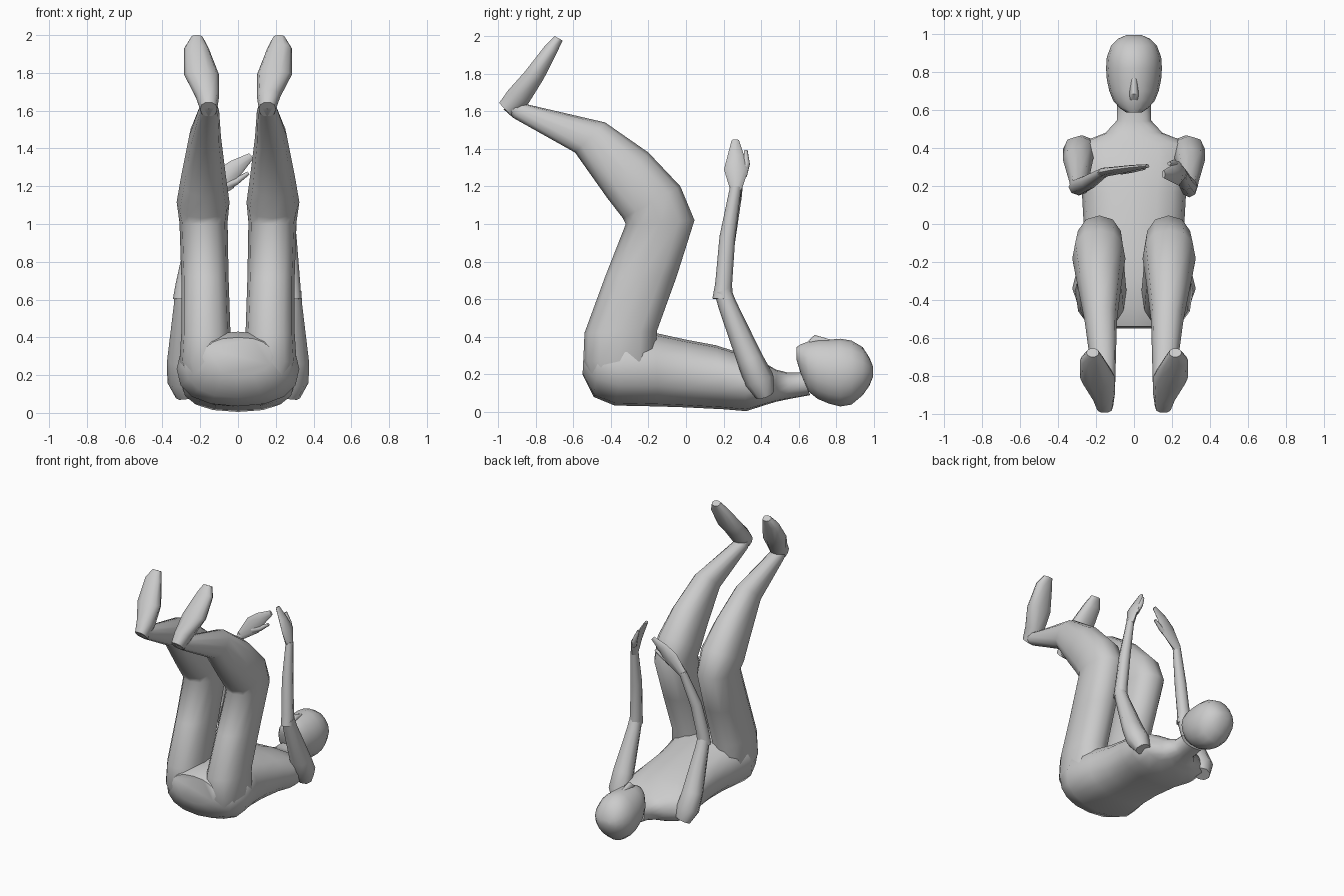
import bpy, bmesh, math
from mathutils import Vector


def loft(name, rings, n=12, power=0.85):
    """Skin closed rings, each given as (centre, half axis u, half axis v)."""
    bm = bmesh.new()
    loops = []
    for c, u, v in rings:
        loop = []
        for i in range(n):
            t = 2 * math.pi * i / n
            cs, sn = math.cos(t), math.sin(t)
            a = math.copysign(abs(cs) ** power, cs)
            b = math.copysign(abs(sn) ** power, sn)
            loop.append(bm.verts.new(c + u * a + v * b))
        loops.append(loop)
    for p, q in zip(loops, loops[1:]):
        for i in range(n):
            j = (i + 1) % n
            bm.faces.new((p[i], p[j], q[j], q[i]))
    bm.faces.new(loops[0])
    bm.faces.new(loops[-1])
    bmesh.ops.recalc_face_normals(bm, faces=bm.faces)
    mesh = bpy.data.meshes.new(name)
    bm.to_mesh(mesh)
    bm.free()
    ob = bpy.data.objects.new(name, mesh)
    bpy.context.collection.objects.link(ob)
    bpy.ops.object.select_all(action='DESELECT')
    bpy.context.view_layer.objects.active = ob
    ob.select_set(True)
    bpy.ops.object.shade_smooth_by_angle(angle=math.radians(50))
    return ob


def profile(name, sections, side=1, **kw):
    """Sections span (y0,z0)-(y1,z1) in side view and x0..x1 in width."""
    rings = []
    for y0, z0, y1, z1, x0, x1 in sections:
        c = Vector((side * (x0 + x1) / 2, (y0 + y1) / 2, (z0 + z1) / 2))
        rings.append((c, Vector(((x1 - x0) / 2, 0, 0)),
                      Vector((0, (y1 - y0) / 2, (z1 - z0) / 2))))
    return loft(name, rings, **kw)


def limb(name, pts, axis, n=8):
    """Points (x, y, z, half width along axis, half thickness)."""
    P = [Vector(p[:3]) for p in pts]
    rings = []
    for i, p in enumerate(pts):
        t = (P[min(i + 1, len(P) - 1)] - P[max(i - 1, 0)]).normalized()
        u = Vector(axis)
        u = (u - t * u.dot(t)).normalized()
        rings.append((P[i], u * p[3], t.cross(u) * p[4]))
    return loft(name, rings, n=n, power=1)


# Torso and neck, lying on the back
torso = [(-.55, .20, -.54, .40, .18), (-.49, .08, -.45, .43, .28),
         (-.38, .035, -.30, .43, .325), (-.15, .03, -.16, .42, .28),
         (0, .025, 0, .385, .265), (.20, .015, .16, .355, .275),
         (.32, .005, .30, .31, .30), (.43, .04, .42, .26, .29),
         (.48, .055, .48, .225, .15), (.55, .07, .54, .21, .09),
         (.66, .09, .61, .21, .09)]
profile("torso", [s[:4] + (-s[4], s[4]) for s in torso], n=16)

# Head and nose
head = [(.587, .28, .345, .04), (.61, .205, .36, .075), (.65, .11, .375, .11),
        (.70, .07, .385, .13), (.76, .045, .385, .143), (.82, .03, .39, .147),
        (.88, .04, .38, .143), (.94, .09, .345, .12), (.975, .14, .29, .085),
        (.995, .19, .24, .04)]
profile("head", [(y, a, y, b, -w, w) for y, a, b, w in head], n=16, power=1)
limb("nose", [(0, .77, .375, .015, .01), (0, .685, .38, .025, .03),
              (0, .655, .37, .02, .01)], (1, 0, 0))

# Legs and feet
leg = [(-.50, .15, -.20, .16, .06, .27), (-.545, .27, -.16, .27, .03, .31),
       (-.54, .42, -.155, .43, .04, .30), (-.43, .72, -.05, .72, .05, .30),
       (-.32, 1.0, .045, 1.02, .055, .31), (-.335, 1.03, -.03, 1.2, .045, .325),
       (-.42, 1.14, -.2, 1.38, .065, .30), (-.59, 1.38, -.43, 1.54, .09, .26),
       (-.92, 1.565, -.84, 1.635, .10, .21), (-.97, 1.61, -.88, 1.65, .11, .20)]
foot = [(-.995, 1.645, -.925, 1.57, .11, .20), (-.95, 1.71, -.835, 1.64, .10, .225),
        (-.86, 1.81, -.755, 1.77, .10, .285), (-.75, 1.95, -.685, 1.91, .155, .285),
        (-.70, 2.0, -.655, 1.975, .185, .25)]
for side, tag in ((1, "right"), (-1, "left")):
    profile(tag + "_leg", leg, side)
    profile(tag + "_foot", foot, side, n=10)
    # Upper arm
    limb(tag + "_upper_arm", [(side * x, y, z, a, b) for x, y, z, a, b in (
        (.27, .42, .09, .06, .05), (.29, .39, .17, .085, .08),
        (.295, .34, .28, .08, .07), (.29, .22, .57, .05, .05),
        (.29, .195, .645, .045, .045))], (1, 0, 0))

# Forearms, palms and thumbs, each posed differently
limb("right_forearm", [(.29, .195, .60, .055, .045), (.285, .20, .68, .045, .045),
                       (.27, .22, .93, .042, .04), (.255, .265, 1.2, .03, .025)], (0, 1, 0))
limb("right_hand", [(.255, .265, 1.18, .03, .025), (.235, .267, 1.29, .065, .022),
                    (.20, .265, 1.36, .045, .018), (.155, .262, 1.445, .02, .01)], (0, 1, 0))
limb("right_thumb", [(.235, .30, 1.26, .025, .02), (.21, .322, 1.32, .018, .018),
                     (.185, .318, 1.39, .01, .01)], (0, 1, 0))
limb("left_forearm", [(-.29, .195, .60, .055, .045), (-.285, .20, .68, .045, .045),
                      (-.24, .22, .90, .042, .04), (-.16, .272, 1.15, .03, .025)], (1, 0, 0))
limb("left_hand", [(-.17, .27, 1.13, .03, .025), (-.07, .285, 1.235, .065, .02),
                   (-.01, .295, 1.30, .045, .016), (.07, .305, 1.36, .018, .01)], (.7, 0, -.7))
limb("left_thumb", [(-.07, .28, 1.20, .025, .02), (-.01, .285, 1.225, .018, .015),
                    (.055, .295, 1.27, .01, .01)], (.7, 0, -.7))
